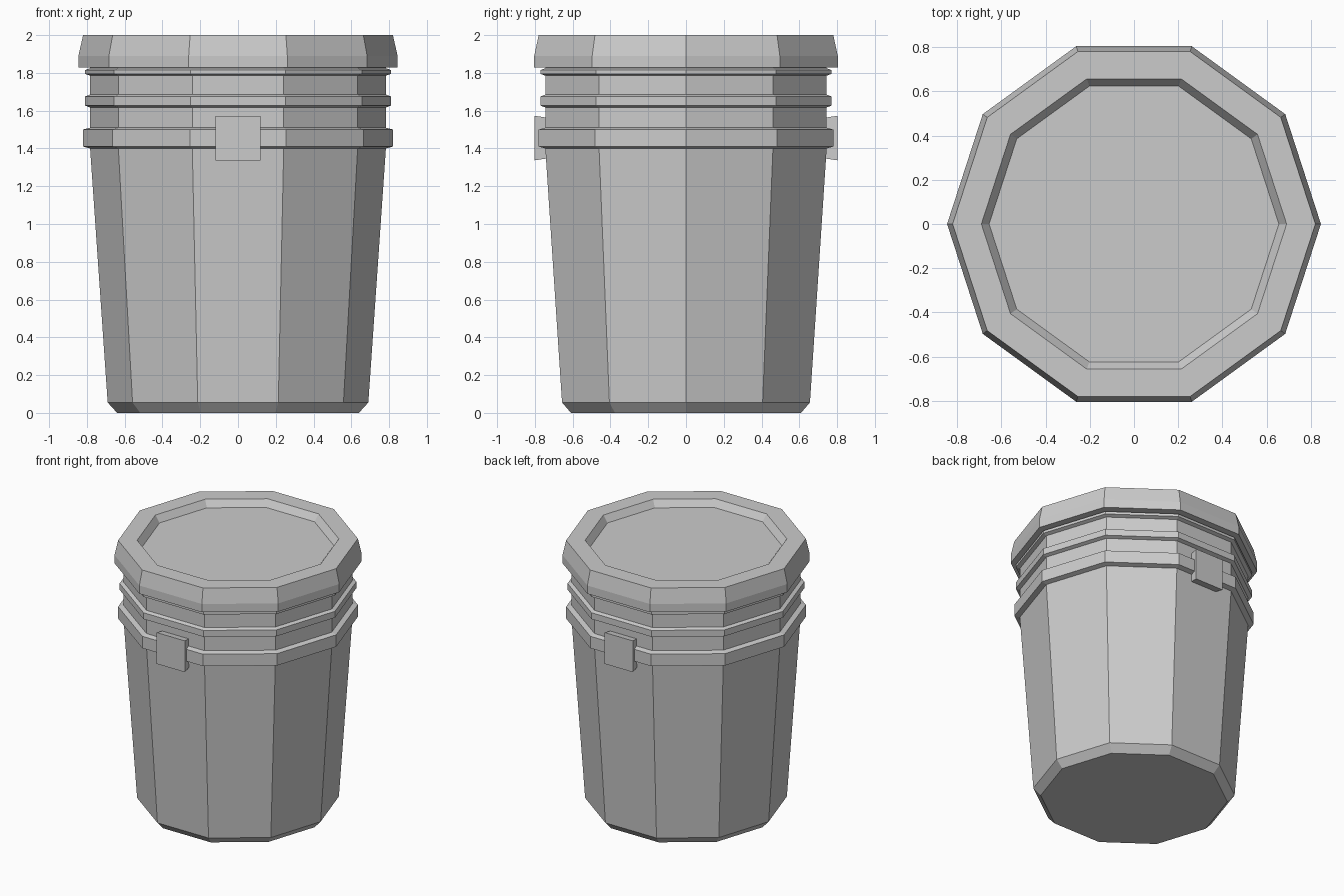
import bpy
import bmesh
from math import cos, sin, tau

SIDES = 10

cube = bpy.data.objects.get("Cube")
if cube:
    bpy.data.objects.remove(cube, do_unlink=True)

grey = bpy.data.materials.new("plain grey")
grey.use_nodes = True
colour = (0.6, 0.6, 0.6, 1)
grey.diffuse_color = colour
grey.node_tree.nodes["Principled BSDF"].inputs["Base Color"].default_value = colour


def add_object(name, bm):
    bmesh.ops.recalc_face_normals(bm, faces=bm.faces)
    mesh = bpy.data.meshes.new(name)
    bm.to_mesh(mesh)
    bm.free()
    mesh.materials.append(grey)
    obj = bpy.data.objects.new(name, mesh)
    bpy.context.collection.objects.link(obj)
    return obj


def loft(name, rings):
    """Join matching rings of points and cap both ends."""
    bm = bmesh.new()
    loops = [[bm.verts.new(p) for p in ring] for ring in rings]
    n = len(loops[0])
    for low, high in zip(loops, loops[1:]):
        for i in range(n):
            j = (i + 1) % n
            bm.faces.new((low[i], low[j], high[j], high[i]))
    bm.faces.new(loops[0][::-1])
    bm.faces.new(loops[-1])
    return add_object(name, bm)


def turned(name, profile):
    """Ten-sided solid from (radius, height) pairs."""
    return loft(name, [[(r * cos(tau * i / SIDES), r * sin(tau * i / SIDES), z)
                        for i in range(SIDES)] for r, z in profile])


def ridge(radius, low, high, bevel=0.01, wall=0.783):
    """Profile of a raised hoop on the wall."""
    return [(wall, low), (radius, low + bevel),
            (radius, high - bevel), (wall, high)]


# Tapered bucket with its raised hoops
turned("bucket", [(0.64, 0), (0.69, 0.055)]
       + ridge(0.82, 1.4, 1.51)
       + ridge(0.81, 1.617, 1.685)
       + ridge(0.81, 1.785, 1.825)
       + [(0.783, 1.85)])

# Lid with a recessed top
turned("lid", [(0.78, 1.828), (0.845, 1.828), (0.845, 1.89), (0.82, 2),
               (0.69, 2), (0.655, 1.95)])

# Square clasps, front and back
for name, side in (("front_clasp", -1), ("back_clasp", 1)):
    loft(name, [[(sx * half, side * y, 1.455 + sz * half)
                 for sx, sz in ((-1, -1), (1, -1), (1, 1), (-1, 1))]
                for half, y in ((0.107, 0.73), (0.118, 0.803))])
